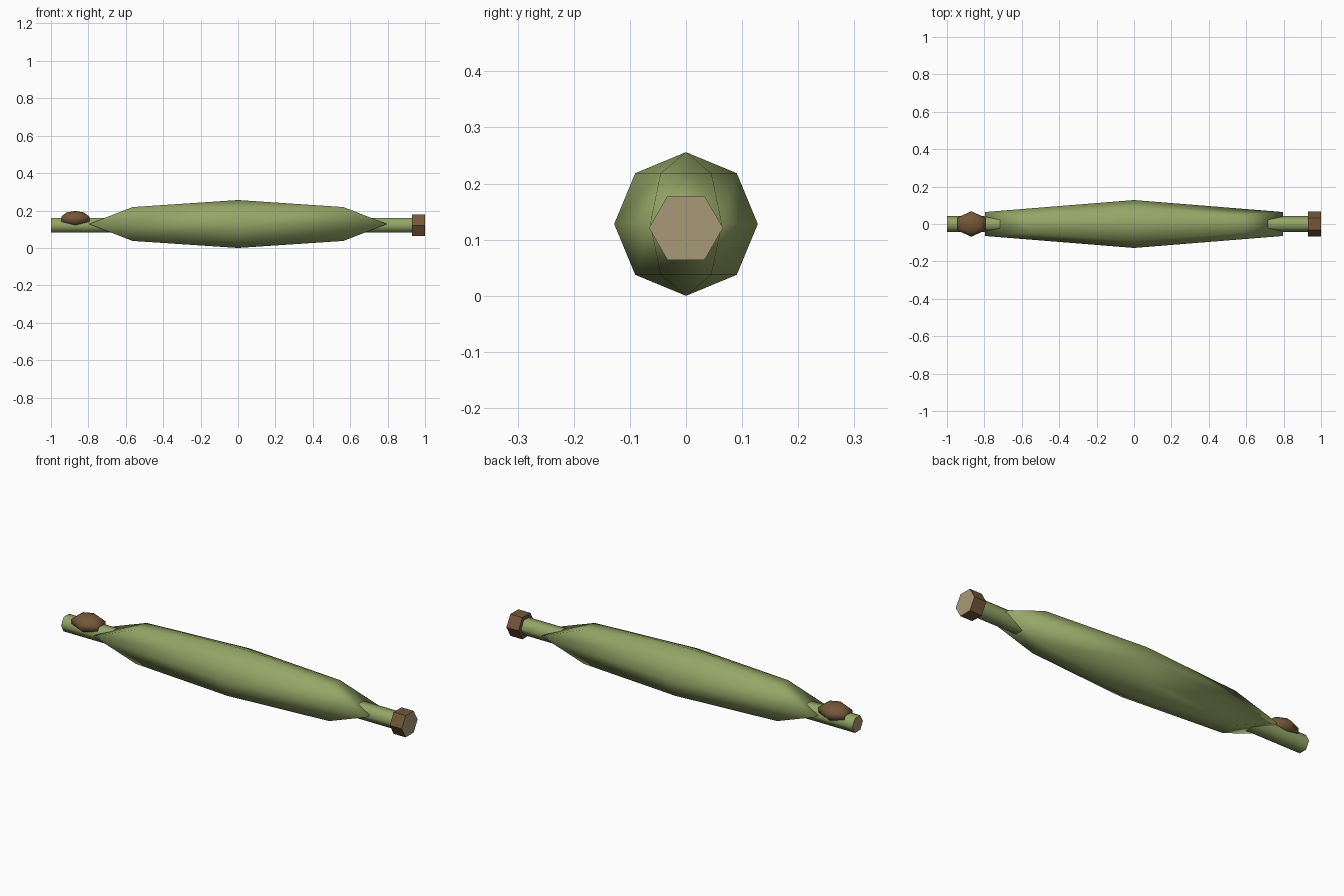
import bpy, bmesh, math
from mathutils import Matrix, Vector

if "Cube" in bpy.data.objects:
    bpy.data.objects.remove(bpy.data.objects["Cube"])


def material(name, rgb):
    m = bpy.data.materials.new(name)
    m.diffuse_color = (*rgb, 1)
    m.use_nodes = True
    m.node_tree.nodes["Principled BSDF"].inputs["Base Color"].default_value = m.diffuse_color
    return m


GREEN = material("leaf green", (0.30, 0.38, 0.135))
BROWN = material("bark brown", (0.175, 0.095, 0.042))
TAN = material("cut wood tan", (0.39, 0.32, 0.185))


def finish(name, bm, mats, location=(0, 0, 0)):
    bmesh.ops.recalc_face_normals(bm, faces=bm.faces[:])
    mesh = bpy.data.meshes.new(name)
    bm.to_mesh(mesh)
    bm.free()
    for m in mats:
        mesh.materials.append(m)
    ob = bpy.data.objects.new(name, mesh)
    ob.location = location
    bpy.context.collection.objects.link(ob)
    return ob


def ellipsoid(name, radii, rings, mat, location):
    """Six-sided smooth ellipsoid with its poles on z and corners on +-y."""
    bm = bmesh.new()
    rx, ry, rz = radii
    loops = []
    for i in range(1, rings):
        t = math.pi * i / rings
        loops.append([bm.verts.new((rx * math.sin(t) * math.sin(k * math.pi / 3),
                                    ry * math.sin(t) * math.cos(k * math.pi / 3),
                                    rz * math.cos(t))) for k in range(6)])
    top, bottom = bm.verts.new((0, 0, rz)), bm.verts.new((0, 0, -rz))
    for k in range(6):
        n = (k + 1) % 6
        bm.faces.new((top, loops[0][k], loops[0][n]))
        bm.faces.new((bottom, loops[-1][n], loops[-1][k]))
        for a, b in zip(loops, loops[1:]):
            bm.faces.new((a[k], b[k], b[n], a[n]))
    for f in bm.faces:
        f.smooth = True
    return finish(name, bm, [mat], location)


def hex_rod(name, radius, x0, x1, z, mats, cap_radius, cap_sign, smooth):
    """Hexagonal rod along x, with a tan cap on the end facing cap_sign."""
    bm = bmesh.new()
    loops = [[bm.verts.new((x, radius * math.cos(k * math.pi / 3),
                            z + radius * math.sin(k * math.pi / 3))) for k in range(6)]
             for x in (x0, x1)]
    for k in range(6):
        n = (k + 1) % 6
        f = bm.faces.new((loops[0][k], loops[1][k], loops[1][n], loops[0][n]))
        f.smooth = smooth
    ends = [bm.faces.new(l) for l in loops]
    for e in bm.edges:
        if len({round(v.co.x, 4) for v in e.verts}) == 1:
            e.smooth = False
    cap = ends[1] if cap_sign > 0 else ends[0]
    if cap_radius < radius:
        inset = (radius - cap_radius) * math.cos(math.pi / 6)
        bmesh.ops.inset_region(bm, faces=[cap], thickness=inset)
    cap.material_index = 1
    return finish(name, bm, mats)


# Swollen pod
ellipsoid("pod_body", (0.92, 0.128, 0.128), 4, GREEN, (0, 0, 0.128))

# Stem running through the pod, cut end on the left
hex_rod("stem", 0.044, -1.0, 0.95, 0.121, [GREEN, TAN], 0.044, -1, True)

# Collar on the right end with an inset cut face
hex_rod("end_collar", 0.066, 0.93, 1.0, 0.121, [BROWN, TAN], 0.048, 1, False)

# Bud sitting on the stem
ellipsoid("bud", (0.091, 0.0715, 0.043), 5, BROWN, (-0.87, 0, 0.155))
